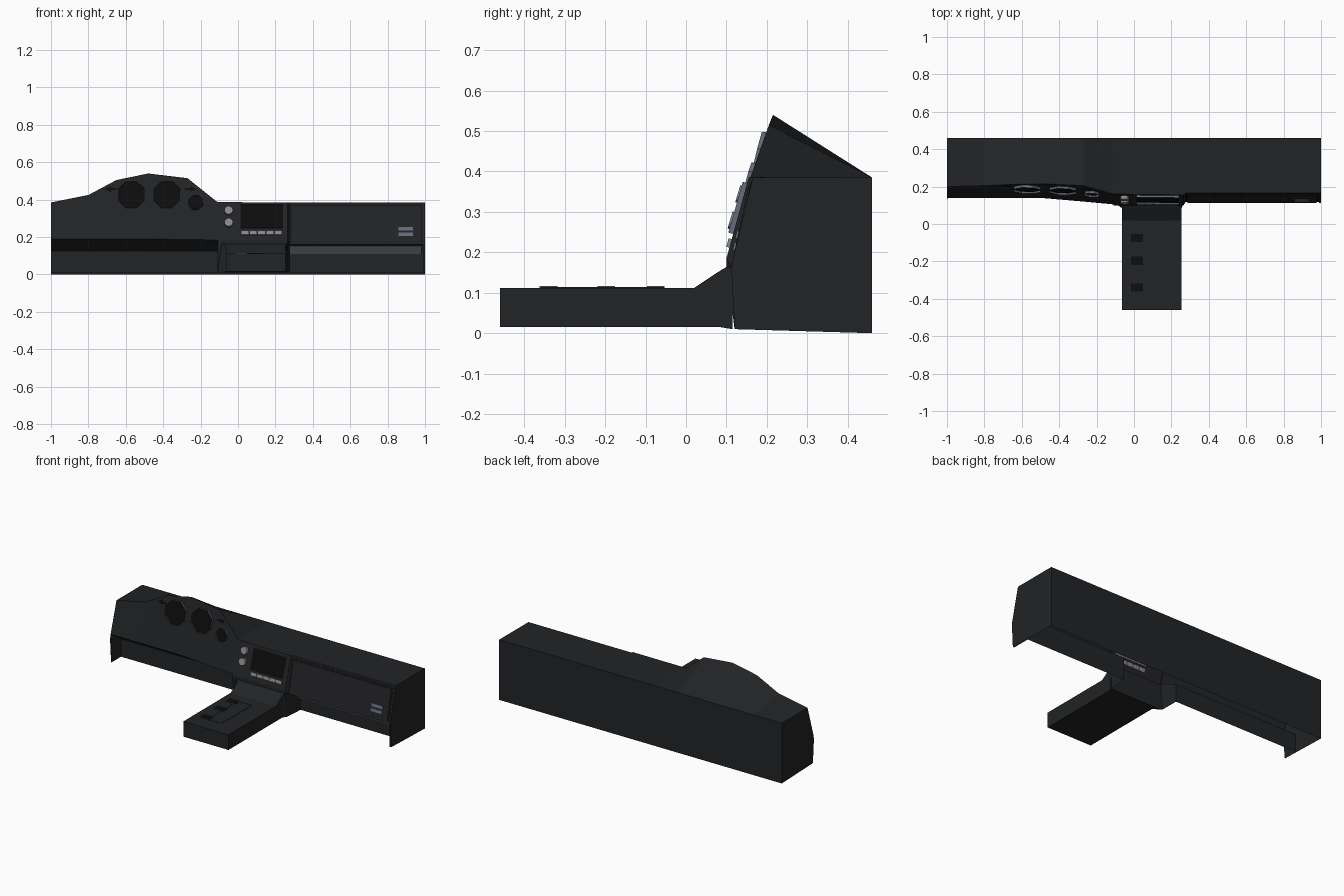
import bpy, bmesh, math
from mathutils import Matrix, Vector

if "Cube" in bpy.data.objects:
    bpy.data.objects.remove(bpy.data.objects["Cube"])


def material(name, rgb):
    m = bpy.data.materials.new(name)
    m.diffuse_color = (*rgb, 1)
    m.use_nodes = True
    m.node_tree.nodes["Principled BSDF"].inputs["Base Color"].default_value = m.diffuse_color
    return m


BODY = material("body_black", (0.016, 0.017, 0.019))
TRIM = material("trim_black", (0.009, 0.009, 0.010))
STEEL = material("blue_steel", (0.13, 0.15, 0.20))
SHELF = material("shelf_slate", (0.035, 0.043, 0.052))
GLASS = material("dark_glass", (0.004, 0.004, 0.004))
GREY = material("button_grey", (0.25, 0.25, 0.26))


def finish(name, bm, *mats):
    bmesh.ops.recalc_face_normals(bm, faces=bm.faces)
    me = bpy.data.meshes.new(name)
    bm.to_mesh(me)
    bm.free()
    for m in mats:
        me.materials.append(m)
    ob = bpy.data.objects.new(name, me)
    bpy.context.collection.objects.link(ob)
    return ob


def loft(name, rings, mat, closed=False, caps=True):
    """Skin a row of equal-length point rings."""
    bm = bmesh.new()
    rows = [[bm.verts.new(p) for p in r] for r in rings]
    n = len(rows[0])
    for a, b in zip(rows, rows[1:]):
        for i in range(n if closed else n - 1):
            j = (i + 1) % n
            bm.faces.new((a[i], a[j], b[j], b[i]))
    if caps:
        bm.faces.new(rows[0])
        bm.faces.new(rows[-1])
    bmesh.ops.remove_doubles(bm, verts=bm.verts, dist=1e-5)
    return finish(name, bm, mat)


# Dashboard columns: x, rim y, rim z, lip y, lip z, underside y, underside z, foot y
LEG = (0.135, 0.16, 0.145)
KNEE = (0.24, 0.125, 0.24)
STACK = (0.10, 0.165, 0.12)
columns = [
    (-1, 0.20, 0.385, 0.14, 0.19, *LEG),
    (-0.996, 0.20, 0.386, 0.14, 0.19, *LEG),
    (-0.996, 0.20, 0.386, 0.14, 0.19, *KNEE),
    (-0.80, 0.205, 0.425, 0.14, 0.19, *KNEE),
    (-0.65, 0.212, 0.505, 0.14, 0.19, *KNEE),
    (-0.48, 0.215, 0.54, 0.138, 0.19, *KNEE),
    (-0.27, 0.205, 0.515, 0.12, 0.187, *KNEE),
    (-0.11, 0.16, 0.387, 0.105, 0.185, *KNEE),
    (-0.11, 0.16, 0.387, 0.10, 0.185, *STACK),
    (0.265, 0.155, 0.385, 0.10, 0.185, *STACK),
    (0.275, 0.165, 0.385, 0.117, 0.16, 0.24, 0.155, 0.24),
    (0.99, 0.165, 0.385, 0.117, 0.16, 0.24, 0.155, 0.24),
    (0.99, 0.165, 0.385, 0.115, 0.18, 0.112, 0.16, 0.12),
    (1, 0.165, 0.385, 0.115, 0.18, 0.112, 0.16, 0.12),
]
# Shell is open underneath
loft("dashboard_shell",
     [[(x, 0.46, 0), (x, 0.46, 0.385), (x, ry, rz), (x, ly, lz), (x, uy, uz), (x, fy, 0.01)]
      for x, ry, rz, ly, lz, uy, uz, fy in columns], BODY)


def surf(x, z):
    """Point on the dashboard's sloping front."""
    for a, b in zip(columns, columns[1:]):
        if a[0] <= x < b[0]:
            t = (x - a[0]) / (b[0] - a[0])
            ry, rz, ly, lz = (a[i] + (b[i] - a[i]) * t for i in range(1, 5))
            return Vector((x, ly + (ry - ly) * (z - lz) / (rz - lz), z))


def frame(x, z):
    """Local frame on the front: u across, v up, n outwards."""
    e = 0.004
    u = (surf(x + e, z) - surf(x - e, z)).normalized()
    v = surf(x, z + e) - surf(x, z - e)
    n = u.cross(v).normalized()
    m = Matrix((u, n.cross(u), n)).transposed().to_4x4()
    return Matrix.Translation(surf(x, z)) @ m


def rect(w, h):
    return [(-w / 2, -h / 2), (w / 2, -h / 2), (w / 2, h / 2), (-w / 2, h / 2)]


def ngon(n, r):
    return [(r * math.cos(2 * math.pi * (i + 0.5) / n), r * math.sin(2 * math.pi * (i + 0.5) / n))
            for i in range(n)]


def plate(name, outline, m, depth, mat, rim=0, inner=None):
    """Raised plate; a rim leaves a frame around a sunken face."""
    bm = bmesh.new()
    low = [bm.verts.new((u, v, -0.004)) for u, v in outline]
    top = [bm.verts.new((u, v, depth)) for u, v in outline]
    k = len(low)
    for i in range(k):
        bm.faces.new((low[i], low[(i + 1) % k], top[(i + 1) % k], top[i]))
    face = bm.faces.new(top)
    bm.faces.new(low[::-1])
    if rim:
        bmesh.ops.inset_region(bm, faces=[face], thickness=rim)
        face.material_index = 1
        for v in face.verts:
            v.co.z -= depth * 0.7
    bm.transform(m)
    return finish(name, bm, mat, inner or mat)


# Instrument dials
for name, x, z, r in (("speed_dial", -0.57, 0.425, 0.077), ("rev_dial", -0.38, 0.425, 0.077),
                      ("small_dial", -0.225, 0.382, 0.041)):
    plate(name, ngon(8, r), frame(x, z), 0.014, STEEL, 0.009, GLASS)

# Turn indicator arrows
for side, x in ((-1, -0.68), (1, -0.255)):
    pts = [(0.03, 0), (0, 0.016), (0, 0.006), (-0.028, 0.006), (-0.028, -0.006), (0, -0.006), (0, -0.016)]
    plate("indicator_arrow", [(side * u, v) for u, v in pts], frame(x, 0.457), 0.002, GLASS)

# Centre stack: knobs, screen and button row
for z in (0.34, 0.275):
    plate("knob", ngon(12, 0.023), frame(-0.05, z), 0.018, GREY)
plate("screen", rect(0.226, 0.13), frame(0.127, 0.308), 0.012, STEEL, 0.009, GLASS)
for i in range(5):
    plate("radio_button", rect(0.042, 0.022), frame(0.037 + i * 0.0445, 0.222), 0.008, GREY)

# Glove box lid, latch and shelf
plate("glove_box_gap", rect(0.71, 0.212), frame(0.632, 0.272), 0.002, TRIM)
plate("glove_box_lid", rect(0.69, 0.196), frame(0.632, 0.266), 0.006, BODY)
for z in (0.213, 0.242):
    plate("latch_bar", rect(0.078, 0.019), frame(0.897, z), 0.011, STEEL)
loft("shelf", [[(x, 0.20, 0.105), (x, 0.236, 0.153), (x, 0.24, 0.105)] for x in (0.275, 0.98)],
     SHELF, closed=True)

# Centre console, flaring into the stack
sections = [(-0.46, -0.065, 0.255, 0.015, 0.112), (0.02, -0.065, 0.255, 0.015, 0.112),
            (0.085, -0.065, 0.255, 0.015, 0.155), (0.115, -0.105, 0.267, 0.01, 0.172)]
loft("console", [[(a, y, c), (b, y, c), (b, y, d), (a, y, d)] for y, a, b, c, d in sections],
     BODY, closed=True)

# Console tray and switches
plate("console_tray", rect(0.10, 0.305), Matrix.Translation((0.085, -0.207, 0.112)), 0.002, BODY, 0.004, BODY)
for y in (-0.075, -0.197, -0.34):
    plate("console_switch", rect(0.066, 0.044), Matrix.Translation((0.016, y, 0.112)), 0.005, STEEL, 0.005, GLASS)
